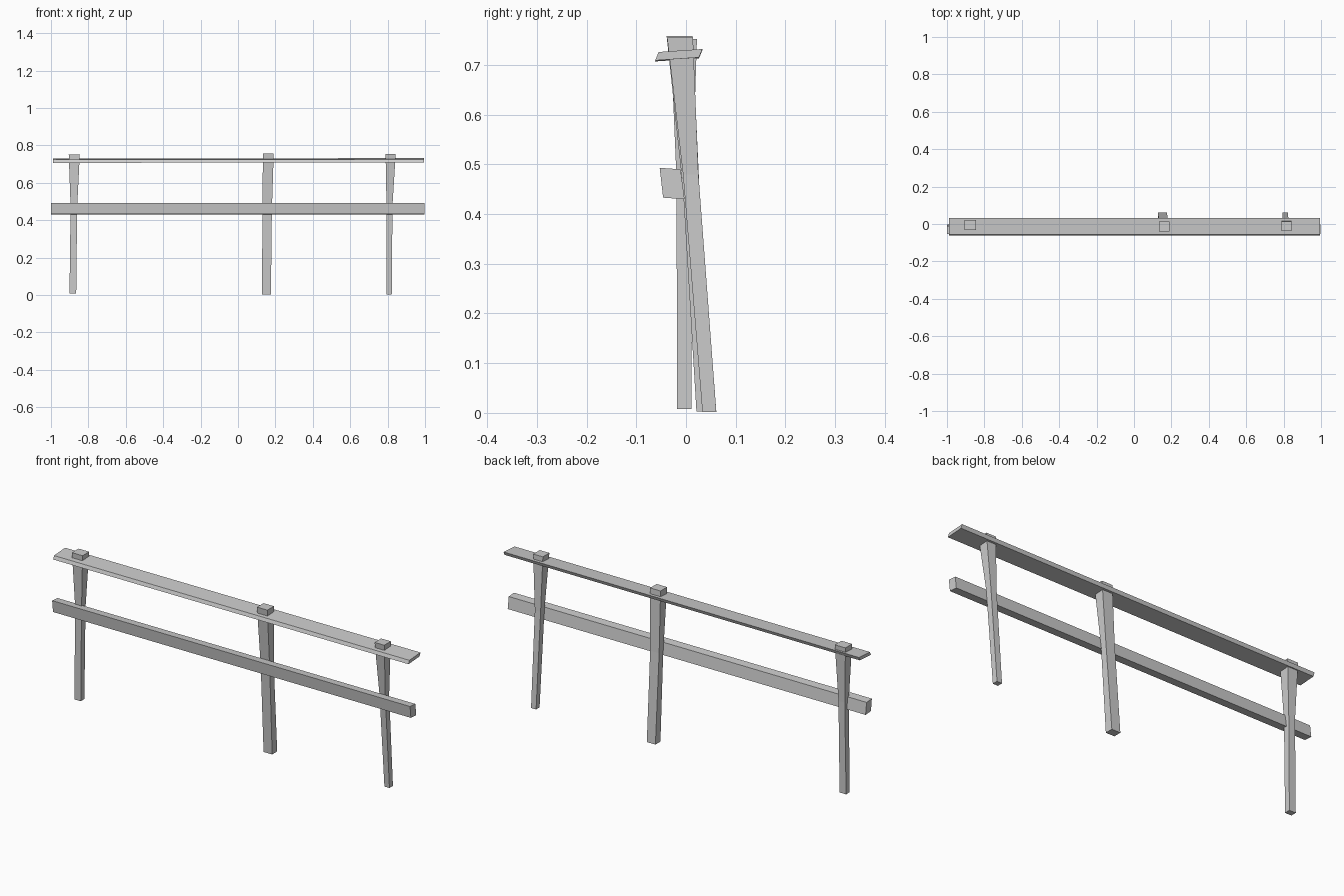
import bpy, bmesh

if "Cube" in bpy.data.objects:
    bpy.data.objects.remove(bpy.data.objects["Cube"])


def loft(name, rings):
    """Skin a list of four-cornered rings into a closed solid."""
    bm = bmesh.new()
    loops = [[bm.verts.new(p) for p in ring] for ring in rings]
    for a, b in zip(loops, loops[1:]):
        for i in range(4):
            j = (i + 1) % 4
            bm.faces.new((a[i], a[j], b[j], b[i]))
    bm.faces.new(loops[0])
    bm.faces.new(loops[-1])
    bmesh.ops.recalc_face_normals(bm, faces=bm.faces)
    mesh = bpy.data.meshes.new(name)
    bm.to_mesh(mesh)
    bm.free()
    bpy.context.collection.objects.link(bpy.data.objects.new(name, mesh))


def post(name, sections):
    """Sections are (z, x0, x1, y0, y1) from foot to head."""
    loft(name, [[(x0, y0, z), (x1, y0, z), (x1, y1, z), (x0, y1, z)]
                for z, x0, x1, y0, y1 in sections])


def rail(name, x0, x1, profile, shift):
    """Extrude a y-z profile along x; shift moves the left end in y, z."""
    dy, dz = shift
    loft(name, [[(x0, y + dy, z + dz) for y, z in profile],
                [(x1, y, z) for y, z in profile]])


# Crooked posts: slim foot, bend at the lower rail, wider head
post("left_post", [(0.008, -0.901, -0.865, -0.018, 0.011),
                   (0.47, -0.895, -0.860, -0.019, 0.013),
                   (0.752, -0.905, -0.846, -0.031, 0.022)])
post("middle_post", [(0.003, 0.128, 0.176, 0.021, 0.061),
                     (0.45, 0.131, 0.181, -0.006, 0.027),
                     (0.758, 0.133, 0.191, -0.039, 0.013)])
post("right_post", [(0.002, 0.794, 0.822, 0.033, 0.061),
                    (0.48, 0.794, 0.826, -0.006, 0.025),
                    (0.755, 0.789, 0.843, -0.038, 0.014)])

# Flat tilted plank on top, pierced by the posts
rail("top_plank", -0.988, 0.995,
     [(-0.062, 0.709), (0.026, 0.715), (0.033, 0.732), (-0.055, 0.726)],
     (0.0, -0.002))

# Square beam on the front of the posts
rail("lower_rail", -1.0, 0.997,
     [(-0.046, 0.433), (-0.003, 0.430), (-0.011, 0.490), (-0.053, 0.493)],
     (0.0, 0.0))
